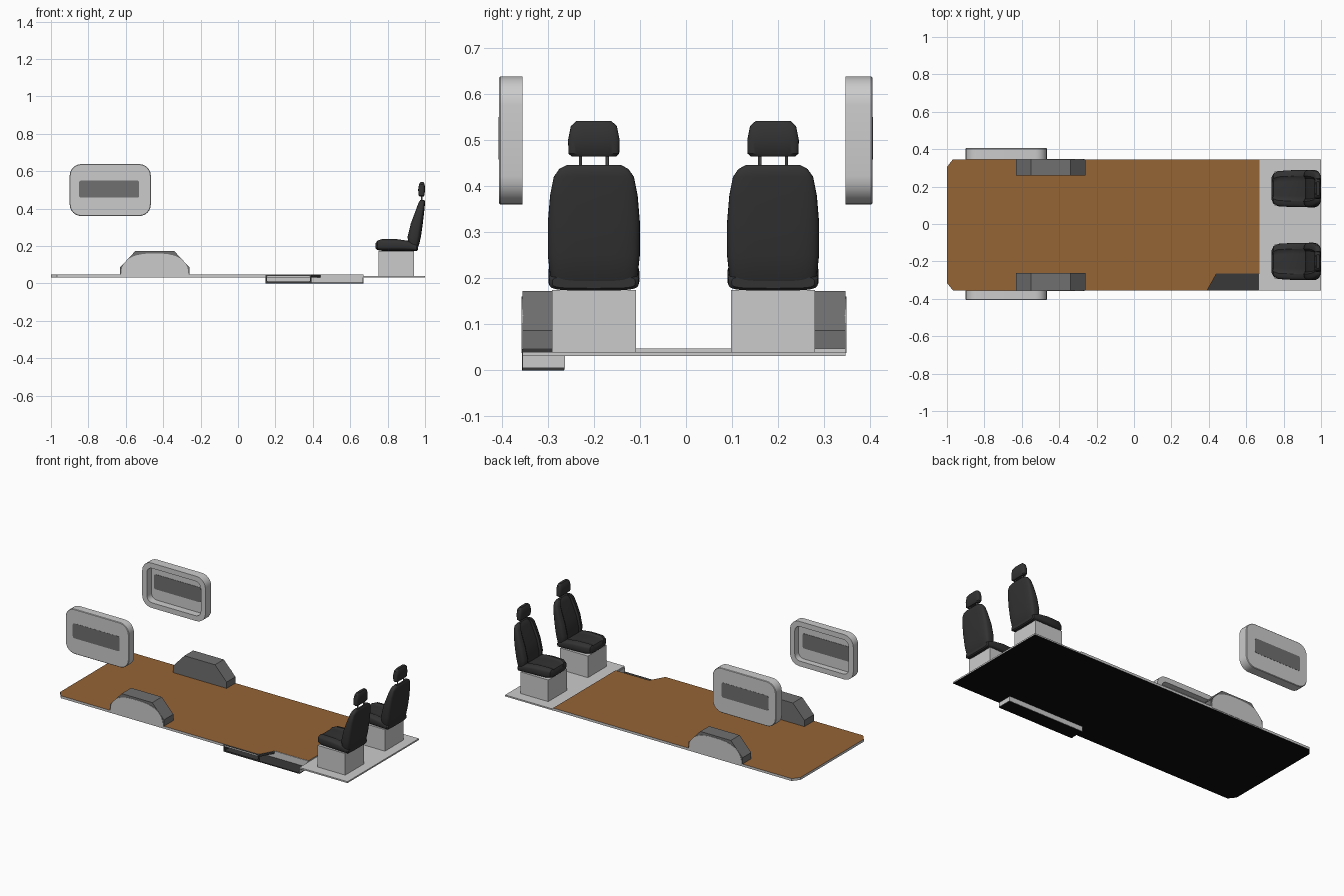
import bpy, bmesh, math
from math import sin, cos, pi

cube = bpy.data.objects.get("Cube")
if cube:
    bpy.data.objects.remove(cube, do_unlink=True)


def material(name, r, g, b):
    m = bpy.data.materials.new(name)
    m.use_nodes = True
    m.diffuse_color = (r, g, b, 1)
    m.node_tree.nodes["Principled BSDF"].inputs["Base Color"].default_value = (r, g, b, 1)
    return m


LIGHT = material("light_grey", 0.6, 0.6, 0.6)
GREY = material("mid_grey", 0.16, 0.16, 0.16)
WOOD = material("wood_brown", 0.30, 0.125, 0.036)
SEAT = material("seat_charcoal", 0.032, 0.032, 0.032)
STEP = material("step_charcoal", 0.04, 0.04, 0.04)
BLACK = material("underside_black", 0.004, 0.004, 0.004)

FRONT, BACK = -0.355, 0.346     # long edges of the floor
BASE, TOP = 0.032, 0.047        # floor thickness


def loft(name, rings, mats, caps=True, rule=None, smooth=True):
    """Skin a list of equal rings; without caps the last ring joins the first."""
    bm = bmesh.new()
    loops = [[bm.verts.new(p) for p in ring] for ring in rings]
    n = len(loops[0])
    pairs = list(zip(loops, loops[1:]))
    if caps:
        bm.faces.new(loops[0])
        bm.faces.new(loops[-1])
    else:
        pairs.append((loops[-1], loops[0]))
    for a, b in pairs:
        for i in range(n):
            j = (i + 1) % n
            bm.faces.new((a[i], a[j], b[j], b[i]))
    bmesh.ops.recalc_face_normals(bm, faces=bm.faces)
    bm.normal_update()
    if rule:
        for f in bm.faces:
            f.material_index = rule(f)
    me = bpy.data.meshes.new(name)
    bm.to_mesh(me)
    bm.free()
    for m in mats:
        me.materials.append(m)
    if smooth:
        me.shade_smooth()
        me.set_sharp_from_angle(angle=math.radians(35))
    ob = bpy.data.objects.new(name, me)
    bpy.context.collection.objects.link(ob)
    return ob


def slab(name, outline, z0, z1, mats, rule=None):
    return loft(name, [[(x, y, z) for x, y in outline] for z in (z0, z1)],
                mats, rule=rule, smooth=False)


def upright(name, outline, y0, y1, mat):
    return loft(name, [[(x, y, z) for x, z in outline] for y in (y0, y1)], [mat])


def box(name, x0, x1, y0, y1, z0, z1, mat):
    return slab(name, [(x0, y0), (x1, y0), (x1, y1), (x0, y1)], z0, z1, [mat])


def round_rect(x0, x1, z0, z1, r, steps=6):
    pts = []
    corners = [(x1 - r, z1 - r), (x0 + r, z1 - r), (x0 + r, z0 + r), (x1 - r, z0 + r)]
    for k, (cx, cz) in enumerate(corners):
        for s in range(steps + 1):
            a = (k + s / steps) * pi / 2
            pts.append((cx + r * cos(a), cz + r * sin(a)))
    return pts


def floor_rule(f):
    return 1 if f.normal.z > 0.5 else 2 if f.normal.z < -0.5 else 0


# Floors: wooden deck with a door notch, and the cab plate
deck = [(-1, -0.315), (-0.968, FRONT), (0.39, FRONT), (0.44, -0.265), (0.67, -0.265),
        (0.67, BACK), (-0.968, BACK), (-1, 0.305)]
slab("deck_floor", deck, BASE, TOP, [LIGHT, WOOD, BLACK], floor_rule)
slab("cab_floor", [(0.67, FRONT), (1, FRONT), (1, BACK), (0.67, BACK)], BASE - 0.001, 0.040,
     [LIGHT, LIGHT, BLACK], floor_rule)

# Entry step: tray, rear and end walls, dark slanted side, open front frame
slab("step_tray", [(0.15, FRONT), (0.67, FRONT), (0.67, -0.265), (0.15, -0.265)], 0, 0.006,
     [STEP, STEP, BLACK], floor_rule)
box("step_rear_wall", 0.15, 0.67, -0.268, -0.263, 0.002, TOP - 0.001, LIGHT)
box("step_end_wall", 0.666, 0.67, FRONT, -0.265, 0.002, BASE, LIGHT)
box("step_inner_end", 0.15, 0.154, FRONT, -0.265, 0.002, BASE, STEP)
slab("step_slanted_side", [(0.386, FRONT), (0.391, FRONT), (0.441, -0.266), (0.436, -0.266)],
     BASE - 0.001, TOP - 0.001, [STEP])
outer = round_rect(0.148, 0.392, 0, TOP - 0.001, 0.001)
inner = round_rect(0.154, 0.385, 0.009, 0.040, 0.009)
y0, y1 = FRONT - 0.001, FRONT + 0.004
loft("step_front_frame",
     [[(x, y, z) for x, z in pts] for pts, y in ((outer, y0), (outer, y1), (inner, y1), (inner, y0))],
     [STEP], caps=False)

# Wheel arches and window pods on both sides
arch = [(-0.63, TOP - 0.004), (-0.63, 0.086), (-0.55, 0.172), (-0.34, 0.172),
        (-0.26, 0.086), (-0.26, TOP - 0.004)]
panel = []
for i in range(21):
    c, s = cos(pi * i / 20), sin(pi * i / 20)
    panel.append((-0.445 + 0.18 * math.copysign(abs(c) ** 0.75, c), 0.038 + 0.122 * abs(s) ** 0.75))

for side, edge, inside, pod_out in (("right", FRONT, -0.262, -0.406), ("left", BACK, 0.26, 0.405)):
    out = -1 if edge < 0 else 1
    upright("wheel_arch_" + side, arch, inside, edge, GREY)
    upright("wheel_arch_panel_" + side, panel, edge - out * 0.002, edge + out * 0.002, LIGHT)
    # Hollow rounded pod, open towards the middle
    shell = round_rect(-0.9, -0.466, 0.36, 0.638, 0.062)
    face = round_rect(-0.897, -0.469, 0.363, 0.635, 0.059)
    hollow = round_rect(-0.868, -0.498, 0.392, 0.606, 0.036)
    floor_y = pod_out - out * 0.014
    stages = [(hollow, floor_y), (hollow, edge), (shell, edge),
              (shell, pod_out - out * 0.003), (face, pod_out)]
    loft("window_pod_" + side, [[(x, y, z) for x, z in pts] for pts, y in stages], [LIGHT])
    glass = round_rect(-0.85, -0.528, 0.458, 0.55, 0.012)
    upright("window_outer_" + side, glass, pod_out - out * 0.002, pod_out + out * 0.001, GREY)
    upright("window_inner_" + side, glass, floor_y - out * 0.002, floor_y + out * 0.001, GREY)


def cushion_ring(half, lo, hi, hollow_at, dip, n=40):
    """Rounded section as (across, depth); hollow_at = -1 dips the low side, +1 the high side."""
    pts = []
    for i in range(n):
        a = 2 * pi * i / n
        c, s = cos(a), sin(a)
        u = math.copysign(abs(c) ** 0.5, c)
        d = math.copysign(abs(s) ** 0.5, s)
        depth = (lo + hi) / 2 + d * (hi - lo) / 2
        if d * hollow_at > 0 and abs(u) < 0.66:
            depth -= hollow_at * dip
        pts.append((u * half, depth))
    return pts


# Seat sections: position, half width, low side, high side
BACKREST = [(0.18, 0.085, 0.925, 0.955), (0.205, 0.095, 0.908, 0.968), (0.25, 0.1, 0.905, 0.978),
            (0.32, 0.1, 0.922, 0.988), (0.38, 0.095, 0.945, 0.995), (0.42, 0.087, 0.96, 0.999),
            (0.437, 0.075, 0.967, 1.0), (0.446, 0.058, 0.975, 0.995)]
HEADREST = [(0.464, 0.048, 0.972, 0.992), (0.47, 0.055, 0.966, 0.997), (0.5, 0.056, 0.963, 1.0),
            (0.53, 0.05, 0.968, 0.998), (0.541, 0.038, 0.975, 0.992)]
CUSHION = [(0.736, 0.06, 0.186, 0.215), (0.745, 0.08, 0.178, 0.23), (0.77, 0.094, 0.174, 0.239),
           (0.85, 0.099, 0.174, 0.238), (0.92, 0.099, 0.173, 0.228), (0.955, 0.097, 0.173, 0.21),
           (0.962, 0.09, 0.178, 0.204)]


def seat(side, cy):
    box("seat_base_" + side, 0.75, 0.94, cy - 0.091, cy + 0.091, 0.039, 0.174, LIGHT)
    loft("seat_cushion_" + side,
         [[(x, cy + u, z) for u, z in cushion_ring(w, lo, hi, 1, 0.007)] for x, w, lo, hi in CUSHION],
         [SEAT])
    for name, rows, dip in (("backrest", BACKREST, 0.009), ("headrest", HEADREST, 0)):
        loft("seat_%s_%s" % (name, side),
             [[(x, cy + u, z) for u, x in cushion_ring(w, lo, hi, -1, dip)] for z, w, lo, hi in rows],
             [SEAT])
    for k in (-1, 1):
        post = [(0.983 + 0.0035 * cos(a * pi / 4), cy + k * 0.029 + 0.0035 * sin(a * pi / 4))
                for a in range(8)]
        slab("headrest_post_%s_%s" % (side, "inner" if k * cy < 0 else "outer"),
             post, 0.44, 0.47, [GREY])


seat("right", -0.2)
seat("left", 0.189)
